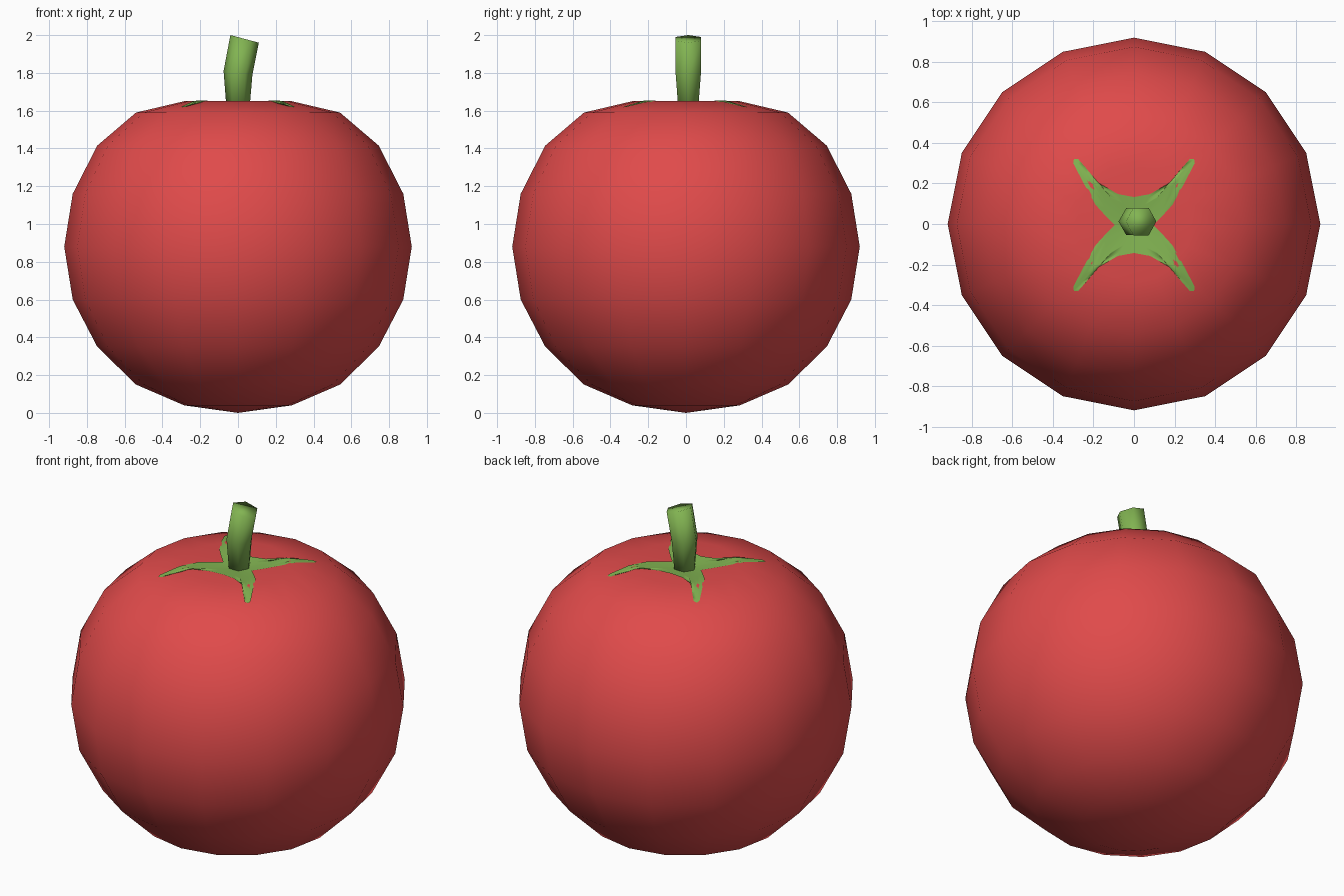
import bpy, bmesh, math
from mathutils import Vector, Matrix
from mathutils.bvhtree import BVHTree

if "Cube" in bpy.data.objects:
    bpy.data.objects.remove(bpy.data.objects["Cube"])


def material(name, rgb):
    m = bpy.data.materials.new(name)
    m.diffuse_color = (*rgb, 1)
    m.use_nodes = True
    m.node_tree.nodes["Principled BSDF"].inputs["Base Color"].default_value = m.diffuse_color
    return m


def make_object(name, bm, mat):
    for f in bm.faces:
        f.smooth = True
    mesh = bpy.data.meshes.new(name)
    bm.to_mesh(mesh)
    mesh.materials.append(mat)
    ob = bpy.data.objects.new(name, mesh)
    bpy.context.collection.objects.link(ob)
    return ob


def loft(bm, rings, close=True):
    """Join successive closed vertex rings with quads."""
    for a, b in zip(rings, rings[1:]):
        n = len(a)
        for i in range(n):
            j = (i + 1) % n
            bm.faces.new((a[i], a[j], b[j], b[i]))


def fan(bm, ring, centre, up):
    n = len(ring)
    for i in range(n):
        j = (i + 1) % n
        bm.faces.new((ring[i], ring[j], centre) if up else (ring[j], ring[i], centre))


red = material("tomato red", (0.745, 0.069, 0.069))
green = material("leaf green", (0.223, 0.456, 0.084))

# Fruit body: 16-sided lathe with a shallow dip at the top
profile = [(0.285, 0.04), (0.54, 0.15), (0.745, 0.35), (0.875, 0.6), (0.92, 0.88),
           (0.875, 1.16), (0.745, 1.415), (0.54, 1.59), (0.285, 1.65)]
body = bmesh.new()
rings = [[body.verts.new((r * math.cos(math.tau * i / 16), r * math.sin(math.tau * i / 16), z))
          for i in range(16)] for r, z in profile]
loft(body, rings)
fan(body, rings[0], body.verts.new((0, 0, 0)), False)
fan(body, rings[-1], body.verts.new((0, 0, 1.62)), True)
body.normal_update()
surface = BVHTree.FromBMesh(body)
make_object("fruit", body, red)

# Calyx: four-pointed star laid thinly over the fruit
quarter = [(0.095, 0), (0.14, 0.045), (0.19, 0.10), (0.245, 0.20), (0.30, 0.305), (0.297, 0.325),
           (0.275, 0.325), (0.17, 0.205), (0.08, 0.153), (0, 0.138)]
half = quarter + [(-x, y) for x, y in quarter[-2::-1]]
outline = half + [(x, -y) for x, y in half[-2:0:-1]]
calyx = bmesh.new()


def drape(x, y):
    hit = surface.ray_cast(Vector((x, y, 3)), Vector((0, 0, -1)))[0]
    return calyx.verts.new((x, y - 0.005, hit.z + 0.005))


steps = 14
star = [[drape(x * k / steps, y * k / steps) for x, y in outline] for k in range(steps, 0, -1)]
loft(calyx, star)
fan(calyx, star[-1], drape(0.0001, 0.0001), True)
calyx.normal_update()
make_object("calyx", calyx, green)

# Stem: bent six-sided tube
stem = bmesh.new()
tube = []
for x, z, r, tilt in [(0, 1.60, 0.06, 0), (0, 1.80, 0.077, 8), (0.035, 1.98, 0.078, 15)]:
    turn = Matrix.Rotation(math.radians(tilt), 3, 'Y')
    tube.append([stem.verts.new(Vector((x, 0.012, z)) + turn @ Vector(
        (r * math.cos(math.tau * i / 6), r * math.sin(math.tau * i / 6), 0))) for i in range(6)])
loft(stem, tube)
stem.faces.new(tube[-1])
stem.faces.new(tube[0][::-1])
stem.normal_update()
make_object("stem", stem, green)
